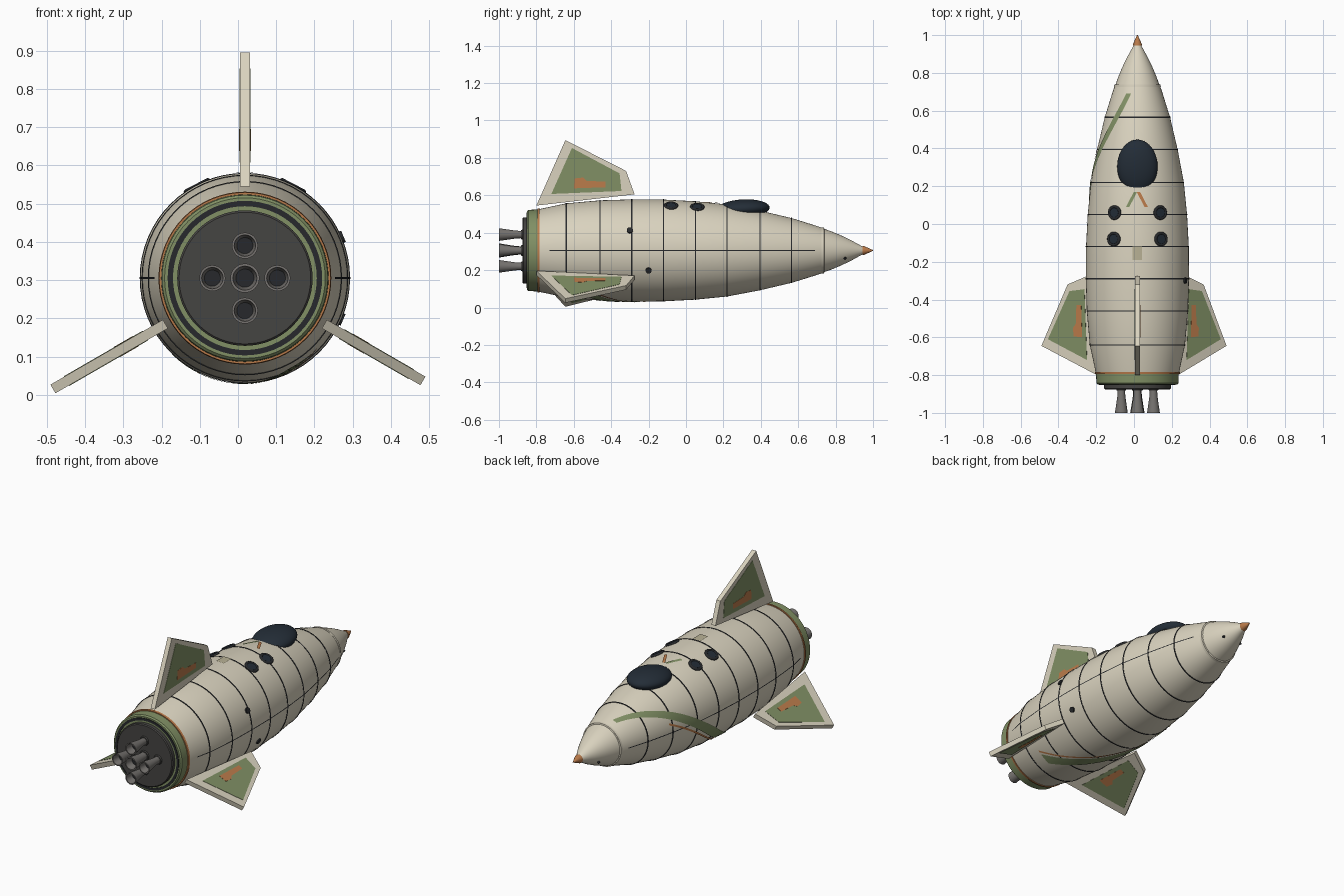
import bpy, bmesh
from math import sin, cos, pi, radians
from mathutils import Vector, Matrix

if "Cube" in bpy.data.objects:
    bpy.data.objects.remove(bpy.data.objects["Cube"])

CX, CZ = 0.018, 0.305          # long axis of the ship runs along y


def mat(name, r, g, b):
    m = bpy.data.materials.new(name)
    m.diffuse_color = (r, g, b, 1)
    m.use_nodes = True
    m.node_tree.nodes["Principled BSDF"].inputs["Base Color"].default_value = m.diffuse_color
    return m


CREAM = mat("cream", .70, .65, .52)
GREEN = mat("green", .22, .28, .13)
ORANGE = mat("orange", .50, .20, .07)
DARK = mat("dark", .02, .022, .025)
GLASS = mat("glass", .017, .026, .038)
CHAR = mat("charcoal", .06, .058, .055)
STEEL = mat("steel", .18, .17, .16)
TAN = mat("tan", .48, .44, .30)


def finish(name, bm, m, recalc=True, angle=35):
    if recalc:
        bmesh.ops.recalc_face_normals(bm, faces=bm.faces)
    me = bpy.data.meshes.new(name)
    bm.to_mesh(me)
    bm.free()
    ob = bpy.data.objects.new(name, me)
    bpy.context.collection.objects.link(ob)
    me.materials.append(m)
    bpy.ops.object.select_all(action='DESELECT')
    ob.select_set(True)
    bpy.context.view_layer.objects.active = ob
    bpy.ops.object.shade_smooth_by_angle(angle=radians(angle))
    return ob


def lathe(name, prof, m, seg=64, dx=0, dz=0, closed=False):
    """Revolve (y, radius) points around the y direction."""
    bm = bmesh.new()
    rings = [[bm.verts.new((CX + dx + r * cos(2 * pi * i / seg), y,
                            CZ + dz + r * sin(2 * pi * i / seg)))
              for i in range(seg)] for y, r in prof]
    pairs = list(zip(rings, rings[1:]))
    if closed:
        pairs.append((rings[-1], rings[0]))
    for a, b in pairs:
        for i in range(seg):
            j = (i + 1) % seg
            bm.faces.new((a[i], a[j], b[j], b[i]))
    if not closed:
        bm.faces.new(rings[0])
        bm.faces.new(rings[-1])
    return finish(name, bm, m)


HULL = [(-.79, .220), (-.64, .252), (-.46, .268), (-.29, .273), (-.12, .272), (.05, .263),
        (.22, .246), (.395, .213), (.565, .173), (.70, .131), (.74, .117)]


def rad(y):
    for (y0, r0), (y1, r1) in zip(HULL, HULL[1:]):
        if y <= y1:
            return r0 + (r1 - r0) * (y - y0) / (y1 - y0)
    return HULL[-1][1]


def strip(name, y0, y1, theta, half, m, lift=.004, n=48):
    """Band lying on the hull from y0 down to y1; theta is measured from the top towards -x."""
    bm = bmesh.new()
    rows = []
    for i in range(n + 1):
        t = i / n
        y = y0 + (y1 - y0) * t
        r = rad(y) + lift
        row = []
        for k in (-1, -.33, .33, 1):
            a = theta(y) + k * half(t) / r
            row.append(bm.verts.new((CX - r * sin(a), y, CZ + r * cos(a))))
        rows.append(row)
    for p, q in zip(rows, rows[1:]):
        for k in range(3):
            bm.faces.new((p[k], p[k + 1], q[k + 1], q[k]))
    return finish(name, bm, m, recalc=False)


def plate(name, pts, thick, th, k, m):
    """Flat radial plate from (y, radius) points."""
    u, w = Vector((-sin(th), 0, cos(th))), Vector((cos(th), 0, sin(th)))
    bm = bmesh.new()
    sides = []
    for s in (-.5, .5):
        sides.append([bm.verts.new(Vector((CX, y, CZ)) + u * (.24 + (r - .24) * k) + w * s * thick)
                      for y, r in pts])
    a, b = sides
    bm.faces.new(a)
    bm.faces.new(b[::-1])
    for i in range(len(a)):
        j = (i + 1) % len(a)
        bm.faces.new((a[i], a[j], b[j], b[i]))
    return finish(name, bm, m)


def disc(name, y, th, r, rad_out, depth, m):
    """Short cylinder facing outwards from the hull."""
    bm = bmesh.new()
    mtx = Matrix.Translation((CX - r * sin(th), y, CZ + r * cos(th))) @ Matrix.Rotation(-th, 4, 'Y')
    bmesh.ops.create_cone(bm, cap_ends=True, segments=24, radius1=rad_out, radius2=rad_out,
                          depth=depth, matrix=mtx)
    return finish(name, bm, m)


# Hull, nose and tip
lathe("hull", HULL, CREAM)
lathe("nose_collar", [(.725, .11), (.725, .124), (.738, .122), (.742, .11)], CREAM, closed=True)
lathe("nose_cone", [(.735, .117), (.78, .101), (.83, .080), (.88, .056), (.92, .034), (.948, .019)], CREAM)
lathe("nose_tip", [(.945, .024), (.951, .024), (1.0, .002)], ORANGE, seg=24)

# Panel seams
for i, (y, r) in enumerate(HULL[1:9]):
    lathe(f"ring_seam_{i}", [(y - .003, r - .004), (y - .003, r + .002), (y + .003, r + .002),
                             (y + .003, r - .004)], DARK, closed=True)
for s, side in ((1, "left"), (-1, "right")):
    strip(f"long_seam_{side}", .69, -.73, lambda y: s * pi / 2, lambda t: .0025, DARK, .003)

# Tail bands and engine plate
lathe("orange_band", [(-.795, .20), (-.795, .224), (-.783, .226), (-.783, .20)], ORANGE, closed=True)
lathe("green_band", [(-.85, .17), (-.85, .210), (-.843, .217), (-.79, .219), (-.79, .17)], GREEN, closed=True)
lathe("tail_groove", [(-.853, .188), (-.853, .202), (-.84, .202), (-.84, .188)], DARK, closed=True)
lathe("engine_plate", [(-.875, .172), (-.87, .177), (-.80, .177)], CHAR)

# Engine nozzles: hollow bells with a collar at the plate
D = .085
for i, (dx, dz, s) in enumerate(((0, 0, 1.12), (D, 0, 1), (-D, 0, 1), (0, D, 1), (0, -D, 1))):
    lathe(f"nozzle_{i}", [(-.87, .019 * s), (-.91, .021 * s), (-.96, .028 * s), (-1.0, .034 * s),
                          (-1.0, .028 * s), (-.96, .022 * s), (-.93, .017 * s), (-.87, .012 * s)],
          STEEL, 32, dx, dz, True)
    lathe(f"nozzle_throat_{i}", [(-.955, .0215 * s), (-.95, .0215 * s)], DARK, 24, dx, dz)
    lathe(f"nozzle_collar_{i}", [(-.882, .024 * s), (-.872, .028 * s)], CHAR, 24, dx, dz)

# Three fins with inset colour panels
FIN = [(-.80, .24), (-.645, .59), (-.32, .425), (-.275, .30)]
PANEL = [(-.72, .302), (-.61, .548), (-.355, .412), (-.345, .318)]
PATCH = [(-.60, .332), (-.595, .385), (-.55, .39), (-.53, .372), (-.43, .368), (-.43, .338)]
for name, deg, k in (("top", 0, 1), ("left", 120, .97), ("right", 240, .85)):
    th = radians(deg)
    plate(f"fin_{name}", FIN, .026, th, k, CREAM)
    plate(f"fin_panel_{name}", PANEL, .029, th, k, GREEN)
    plate(f"fin_patch_{name}", PATCH, .031, th, k, ORANGE)

# Canopy
bm = bmesh.new()
bmesh.ops.create_uvsphere(bm, u_segments=40, v_segments=20, radius=1,
                          matrix=Matrix.Translation((CX, .305, .528)) @ Matrix.Rotation(radians(3), 4, 'X')
                          @ Matrix.Diagonal((.107, .142, .05, 1)))
bmesh.ops.bisect_plane(bm, geom=bm.verts[:] + bm.edges[:] + bm.faces[:], plane_co=(CX, .305, .505),
                       plane_no=(0, 0, -1), clear_outer=True)
bmesh.ops.holes_fill(bm, edges=bm.edges)
finish("canopy", bm, GLASS)

# Portholes
for i, (y, s) in enumerate(((.06, 1), (.06, -1), (-.08, 1), (-.08, -1))):
    th, r = s * radians(27.5), rad(y)
    bpy.ops.mesh.primitive_torus_add(major_radius=.031, minor_radius=.008, major_segments=32,
                                     minor_segments=10, rotation=(0, -th, 0),
                                     location=(CX - r * sin(th), y, CZ + r * cos(th)))
    rim = bpy.context.object
    rim.name = f"porthole_rim_{i}"
    rim.data.materials.append(DARK)
    bpy.ops.object.shade_smooth()
    disc(f"porthole_glass_{i}", y, th, r, .029, .010, GLASS)

# Spiral stripes, from the top of the nose round the left side to the belly
spiral = lambda y: radians(20 + 155 * (.69 - y))
strip("green_stripe", .69, -.56, spiral, lambda t: .014 + .02 * min(1, 2 * t), GREEN)
strip("orange_stripe", .42, -.56, lambda y: spiral(y) + .052 / rad(y), lambda t: .006, ORANGE)

# Small dorsal markings
strip("dorsal_hatch", -.12, -.19, lambda y: 0, lambda t: .025, TAN, n=4)
strip("dorsal_mark_left", .17, .09, lambda y: .04 + 2 * (.17 - y), lambda t: .009, GREEN, n=6)
strip("dorsal_mark_right", .17, .09, lambda y: -.02 - 2 * (.17 - y), lambda t: .009, ORANGE, n=6)

# Side ports and nose sensors
disc("side_port_upper", -.30, radians(-67), .273, .016, .014, DARK)
disc("side_port_lower", -.20, radians(-113), .272, .016, .014, DARK)
for s, side in ((1, "left"), (-1, "right")):
    disc(f"nose_sensor_{side}", .85, s * radians(125), .07, .007, .014, DARK)
